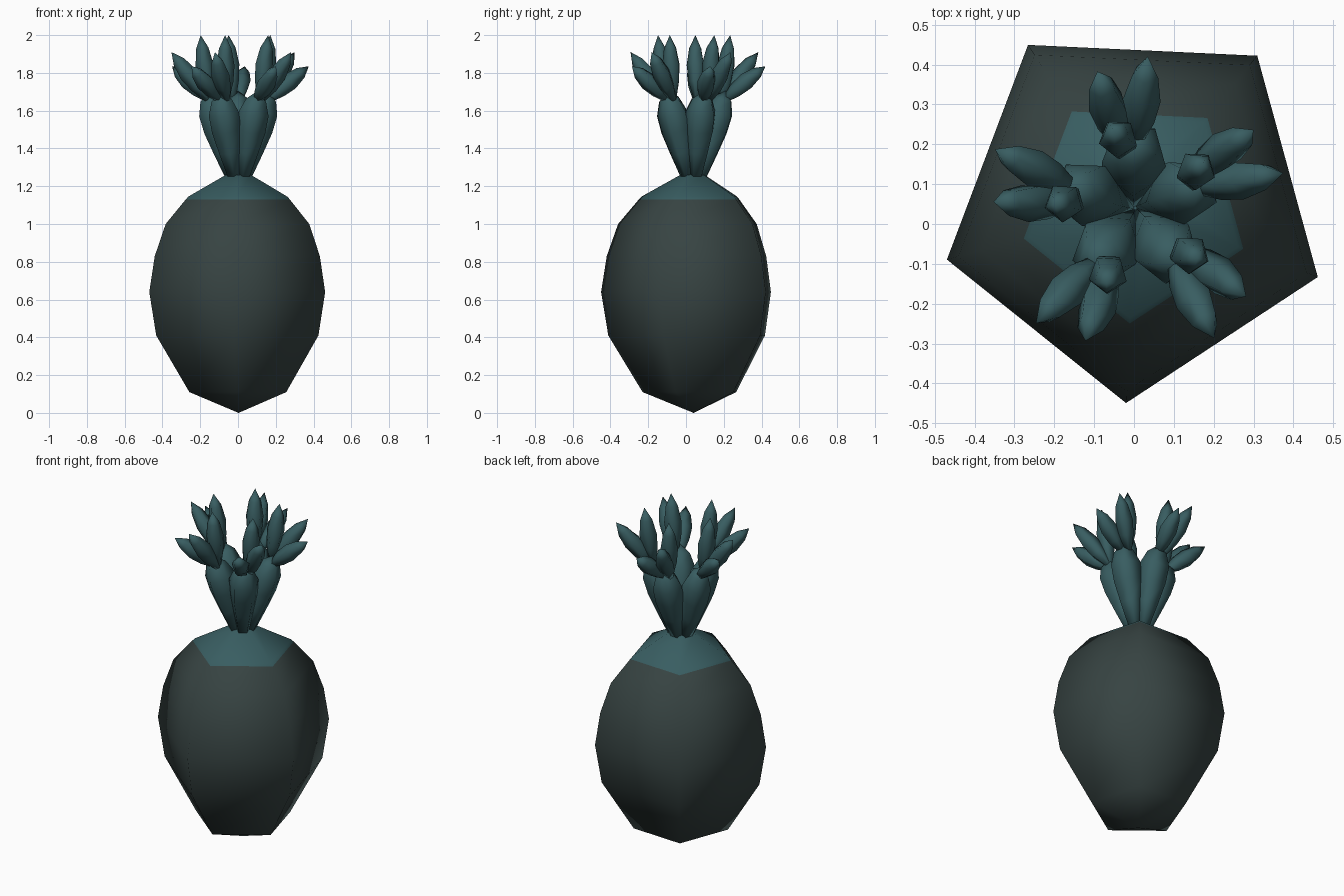
import bpy, math
from mathutils import Vector

cube = bpy.data.objects.get("Cube")
if cube:
    bpy.data.objects.remove(cube)

CENTRE = Vector((0.003, 0.04, 0))
SIDES = 5
TURN = math.radians(51.3)


def material(name, rgb):
    m = bpy.data.materials.new(name)
    m.use_nodes = True
    m.diffuse_color = (*rgb, 1)
    m.node_tree.nodes["Principled BSDF"].inputs["Base Color"].default_value = (*rgb, 1)
    return m


dark = material("dark grey green", (0.038, 0.057, 0.055))
teal = material("deep teal", (0.04, 0.11, 0.12))


def spindle(name, base, tip, profile, mats):
    """Five-sided lathe along base-tip; profile holds (fraction, radius) pairs."""
    axis = tip - base
    rot = Vector((0, 0, 1)).rotation_difference(axis)
    verts, faces, rings = [], [], []
    for t, r in profile:
        ring = []
        for i in range(SIDES if r > 0 else 1):
            a = TURN + math.tau * i / SIDES
            ring.append(len(verts))
            verts.append(base + axis * t + rot @ Vector((r * math.cos(a), r * math.sin(a), 0)))
        rings.append(ring)
    for lo, hi in zip(rings, rings[1:]):
        for i in range(SIDES):
            j = (i + 1) % SIDES
            if len(lo) == 1:
                faces.append((lo[0], hi[j], hi[i]))
            elif len(hi) == 1:
                faces.append((lo[i], lo[j], hi[0]))
            else:
                faces.append((lo[i], lo[j], hi[j], hi[i]))
    if len(rings[0]) > 1:
        faces.append(rings[0][::-1])
    mesh = bpy.data.meshes.new(name)
    mesh.from_pydata(verts, [], faces)
    for m in mats:
        mesh.materials.append(m)
    for p in mesh.polygons:
        p.use_smooth = True
    ob = bpy.data.objects.new(name, mesh)
    bpy.context.collection.objects.link(ob)
    return ob


# Fruit body with a teal cap above the shoulder
body = spindle("fruit_body", CENTRE, CENTRE + Vector((0, 0, 1)),
               [(0, 0), (0.11, 0.27), (0.41, 0.452), (0.64, 0.49), (0.83, 0.46),
                (1.0, 0.4), (1.13, 0.29), (1.145, 0.276), (1.26, 0.07), (1.265, 0)],
               [dark, teal])
for p in body.data.polygons:
    p.material_index = int(p.center.z > 1.13)

STEM = [(0, 0.035), (0.3, 0.062), (0.55, 0.082), (0.75, 0.084), (0.9, 0.056), (1, 0)]
LEAF = [(0, 0.015), (0.3, 0.042), (0.55, 0.05), (0.8, 0.035), (1, 0)]

# Small leaf tips as (name, outward, sideways, height)
TIPS = [("upright", 0.2, 0.02, 2.0), ("outer", 0.354, 0.037, 1.91), ("low", 0.37, -0.094, 1.835)]

# Crown: five stems, each ending in three small leaves
for k in range(5):
    a = math.radians(27.5 + 72 * k)
    out = Vector((math.cos(a), math.sin(a), 0))
    side = Vector((-out.y, out.x, 0))

    def place(r, t, z):
        return CENTRE + out * r + side * t + Vector((0, 0, z))

    spindle(f"crown_stem_{k + 1}", place(0.035, -0.005, 1.245), place(0.168, -0.025, 1.705),
            STEM, [teal])
    for n, r, t, z in TIPS:
        spindle(f"crown_leaf_{n}_{k + 1}", place(0.155, t * 0.25, 1.65), place(r, t, z),
                LEAF, [teal])
